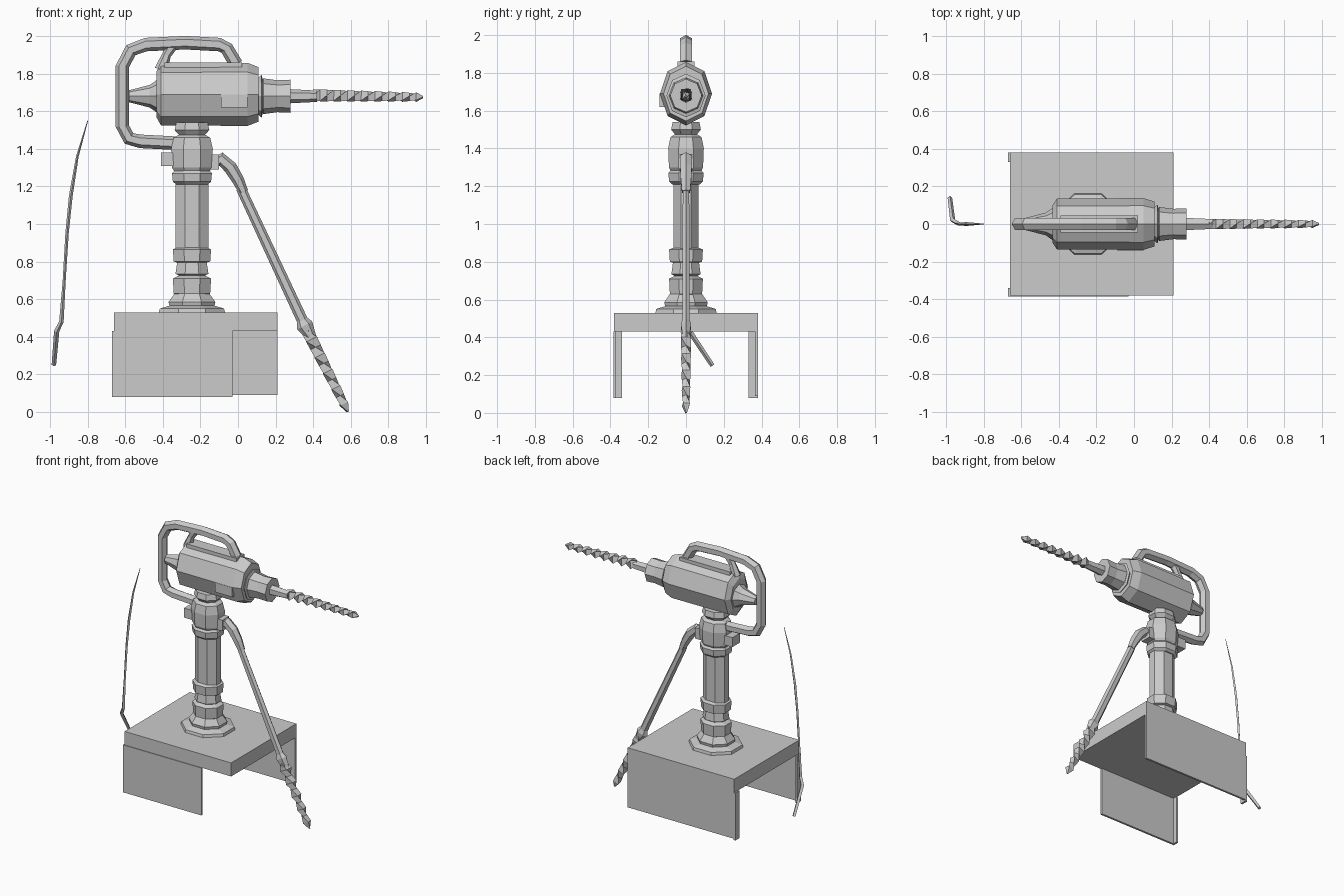
import bpy, math
from mathutils import Vector

cube = bpy.data.objects.get("Cube")
if cube:
    bpy.data.objects.remove(cube, do_unlink=True)

grey = bpy.data.materials.new("plain grey")
grey.use_nodes = True
tone = (0.6, 0.6, 0.6, 1)
grey.diffuse_color = tone
grey.node_tree.nodes["Principled BSDF"].inputs["Base Color"].default_value = tone


def add_mesh(name, verts, faces):
    mesh = bpy.data.meshes.new(name)
    mesh.from_pydata(verts, [], faces)
    mesh.materials.append(grey)
    obj = bpy.data.objects.new(name, mesh)
    bpy.context.collection.objects.link(obj)
    return obj


def box(name, x, y, z):
    verts = [(a, b, c) for a in x for b in y for c in z]
    faces = [(0, 1, 3, 2), (4, 6, 7, 5), (0, 4, 5, 1),
             (2, 3, 7, 6), (0, 2, 6, 4), (1, 5, 7, 3)]
    return add_mesh(name, verts, faces)


def sweep(name, path, radii, sides=8, twist=0.0, squash=1.0, phase=0.0):
    """Polygon swept along a path; squash scales the section across y."""
    pts = [Vector(p) for p in path]
    last = len(pts) - 1
    verts, faces = [], []
    for i, (p, r) in enumerate(zip(pts, radii)):
        t = (pts[min(i + 1, last)] - pts[max(i - 1, 0)]).normalized()
        n = t.cross(Vector((0, 1, 0))).normalized()
        side = n.cross(t)
        for k in range(sides):
            a = phase + i * twist + math.tau * k / sides
            verts.append(p + r * (n * math.cos(a) + side * math.sin(a) * squash))
    for i in range(last):
        for k in range(sides):
            a, b = i * sides + k, i * sides + (k + 1) % sides
            faces.append((a, a + sides, b + sides, b))
    faces.append(tuple(range(sides)))
    faces.append(tuple(range(last * sides, (last + 1) * sides))[::-1])
    return add_mesh(name, verts, faces)


def upright(name, profile, squash=1.0):
    return sweep(name, [(-0.245, 0, z) for z, r in profile],
                 [r for z, r in profile], squash=squash, phase=math.pi / 8)


def barrel(name, profile, z, squash=1.0, sides=8):
    return sweep(name, [(x, 0, z) for x, r in profile],
                 [r for x, r in profile], sides, squash=squash)


def twisted_bit(name, start, end, radius, rings):
    # Lopsided rings give the fluted outline
    a, b = Vector(start), Vector(end)
    path = [a.lerp(b, i / rings) for i in range(rings + 1)]
    radii = [radius * (1.0 if i % 2 else 0.72) * (1 - 0.35 * i / rings)
             for i in range(rings + 1)]
    radii[-1] = 0.006
    return sweep(name, path, radii, 4, twist=0.8, squash=0.85)


# Table: slab, long back panel and shorter front panel, with end flanges
box("table_slab", (-0.66, 0.21), (-0.38, 0.38), (0.43, 0.53))
box("front_panel", (-0.67, -0.03), (-0.385, -0.37), (0.08, 0.43))
box("back_panel", (-0.67, 0.21), (0.365, 0.38), (0.09, 0.43))
box("front_panel_flange", (-0.67, -0.655), (-0.385, -0.34), (0.08, 0.43))
box("back_panel_flange", (-0.67, -0.655), (0.33, 0.38), (0.08, 0.43))

# Stand
upright("stand_foot", [(0.53, 0.19), (0.55, 0.185), (0.565, 0.13),
                       (0.585, 0.135), (0.63, 0.1)], 0.92)
upright("stand_neck", [(0.62, 0.09), (0.63, 0.105), (0.71, 0.11),
                       (0.725, 0.075), (0.735, 0.095), (0.795, 0.085),
                       (0.8, 0.105), (0.865, 0.11), (0.875, 0.08)], 0.88)
upright("stand_column", [(0.86, 0.095), (1.22, 0.095)], 0.75)
upright("stand_collar", [(1.21, 0.09), (1.225, 0.11), (1.27, 0.115),
                         (1.285, 0.1)], 0.88)
upright("stand_head", [(1.27, 0.095), (1.3, 0.115), (1.4, 0.12), (1.46, 0.105),
                       (1.475, 0.075), (1.5, 0.1), (1.54, 0.09)], 0.85)
box("head_clamp", (-0.41, -0.33), (-0.045, 0.045), (1.31, 1.38))
box("hose_socket", (-0.16, -0.1), (-0.04, 0.04), (1.29, 1.37))

# Drill motor, rear cap and chuck
barrel("motor_body", [(-0.435, 0.12), (-0.41, 0.165), (0.05, 0.168),
                      (0.11, 0.145)], 1.69, 0.82)
barrel("motor_nose", [(0.1, 0.09), (0.125, 0.115), (0.135, 0.075)], 1.68, 0.9)
barrel("rear_cap", [(-0.42, 0.095), (-0.47, 0.06), (-0.58, 0.032)], 1.68)
barrel("chuck", [(0.12, 0.075), (0.135, 0.095), (0.21, 0.085),
                 (0.28, 0.088)], 1.68, 0.95)
barrel("bit_shank", [(0.27, 0.038), (0.42, 0.03)], 1.68, sides=6)
twisted_bit("drill_bit", (0.4, 0, 1.685), (0.985, 0, 1.675), 0.045, 16)
box("motor_switch", (-0.09, 0.05), (-0.14, -0.1), (1.62, 1.69))

# Handle loop with its two posts
loop = [(-0.01, 1.85), (-0.06, 1.935), (-0.1, 1.955), (-0.28, 1.965),
        (-0.49, 1.955), (-0.57, 1.925), (-0.615, 1.84), (-0.615, 1.52),
        (-0.58, 1.455), (-0.52, 1.44), (-0.33, 1.43)]
sweep("handle_loop", [(x, 0, z) for x, z in loop], [0.036] * len(loop), 6)
sweep("handle_rear_post", [(-0.35, 0, 1.95), (-0.38, 0, 1.9), (-0.41, 0, 1.82)],
      [0.03, 0.024, 0.035], 6)
box("handle_mount", (-0.39, 0.02), (-0.045, 0.045), (1.81, 1.86))

# Leaning arm with its elbow, rod, joint and spare bit
sweep("arm_elbow", [(-0.13, 0, 1.32), (-0.09, 0, 1.345), (-0.04, 0, 1.3),
                    (0.0, 0, 1.235), (0.03, 0, 1.17)],
      [0.03, 0.036, 0.036, 0.032, 0.025], 6)
sweep("arm_rod", [(0.015, 0, 1.19), (0.36, 0, 0.45)], [0.026, 0.03], 6, squash=0.75)
sweep("arm_joint", [(0.335, 0, 0.5), (0.355, 0, 0.46), (0.395, 0, 0.39)],
      [0.025, 0.045, 0.025], 6, squash=0.7)
twisted_bit("spare_bit", (0.37, 0, 0.43), (0.585, 0, 0.0), 0.046, 10)

# Loose cable
cable = [(-0.8, 0, 1.55), (-0.855, 0, 1.36), (-0.89, 0, 1.15), (-0.91, 0, 0.95),
         (-0.925, 0, 0.7), (-0.94, 0.005, 0.48), (-0.965, 0.02, 0.43),
         (-0.98, 0.14, 0.25)]
sweep("cable", cable, [0.002, 0.007, 0.01, 0.009, 0.008, 0.012, 0.014, 0.012], 4)
